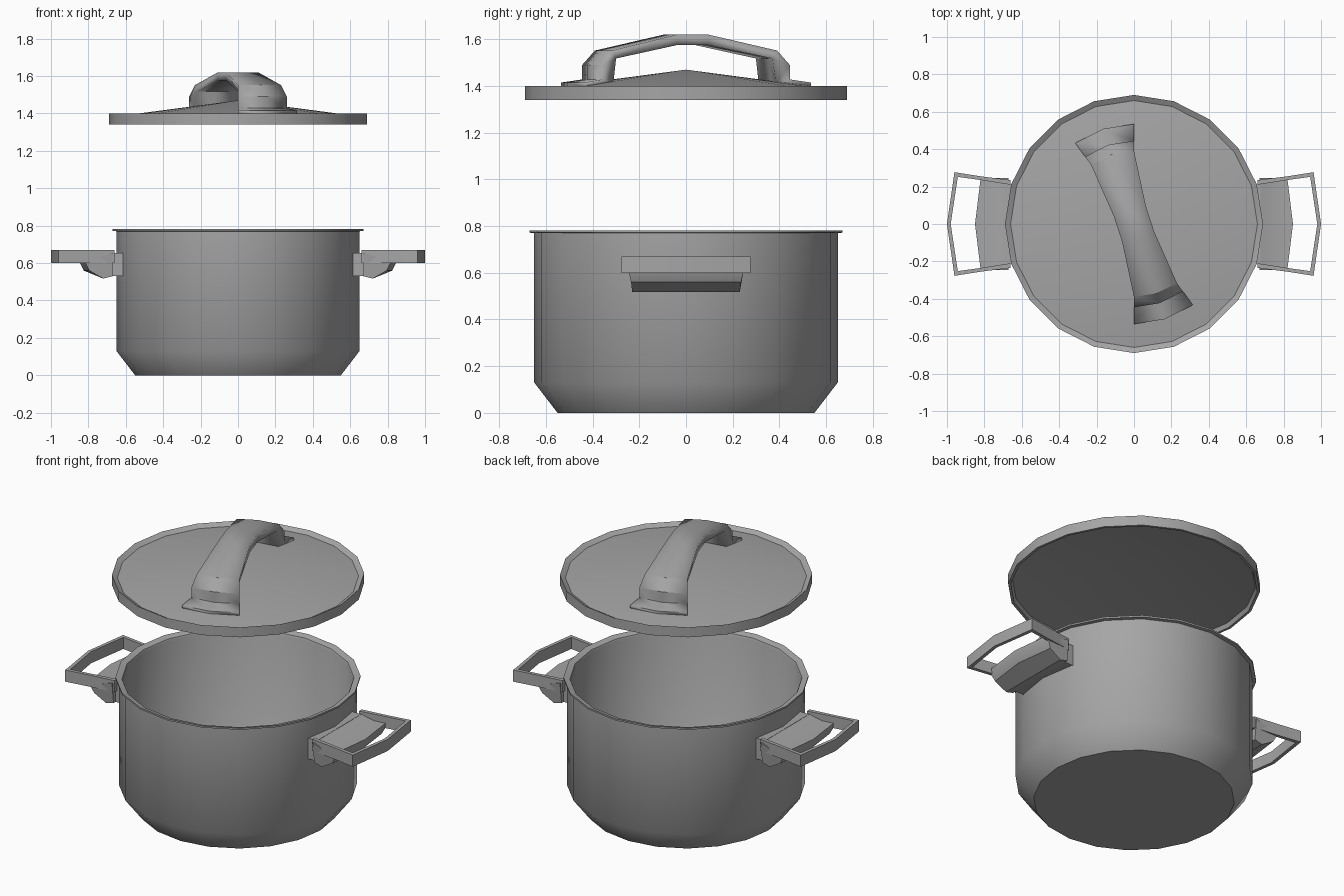
import bpy, bmesh, math

cube = bpy.data.objects.get("Cube")
if cube:
    bpy.data.objects.remove(cube, do_unlink=True)

steel = bpy.data.materials.new("grey_steel")
steel.use_nodes = True
GREY = (0.38, 0.38, 0.38, 1)
steel.diffuse_color = GREY
steel.node_tree.nodes["Principled BSDF"].inputs["Base Color"].default_value = GREY


def finish(name, bm, angle):
    """Turn a bmesh into a shaded, coloured object."""
    bmesh.ops.remove_doubles(bm, verts=bm.verts, dist=0.0001)
    bmesh.ops.recalc_face_normals(bm, faces=bm.faces)
    mesh = bpy.data.meshes.new(name)
    bm.to_mesh(mesh)
    bm.free()
    mesh.materials.append(steel)
    obj = bpy.data.objects.new(name, mesh)
    bpy.context.collection.objects.link(obj)
    bpy.ops.object.select_all(action="DESELECT")
    obj.select_set(True)
    bpy.context.view_layer.objects.active = obj
    bpy.ops.object.shade_smooth_by_angle(angle=math.radians(angle))
    return obj


def lathe(name, profile, angle, sides=20):
    """Spin a radius and height profile around z."""
    bm = bmesh.new()
    verts = [bm.verts.new((r, 0, z)) for r, z in profile]
    edges = [bm.edges.new(pair) for pair in zip(verts, verts[1:])]
    bmesh.ops.spin(bm, geom=verts + edges, cent=(0, 0, 0), axis=(0, 0, 1),
                   angle=math.tau, steps=sides, use_merge=True)
    return finish(name, bm, angle)


def loft(name, rings, angle, caps=True):
    """Skin a row of equal closed rings of points."""
    bm = bmesh.new()
    rows = [[bm.verts.new(p) for p in ring] for ring in rings]
    for a, b in zip(rows, rows[1:]):
        for i in range(len(a)):
            j = (i + 1) % len(a)
            bm.faces.new((a[i], a[j], b[j], b[i]))
    if caps:
        for row in (rows[0], rows[-1]):
            bm.faces.new(row)
    return finish(name, bm, angle)


# Pot body with chamfered base, thin lip and hollow inside
lathe("pot", [(0, 0), (0.55, 0), (0.65, 0.13), (0.65, 0.77), (0.67, 0.772),
              (0.67, 0.782), (0.635, 0.772), (0.63, 0.76), (0.63, 0.14),
              (0.54, 0.02), (0, 0.02)], 40)

# Lid with a raised rim and shallow cone
lathe("lid", [(0, 1.47), (0.66, 1.383), (0.69, 1.4), (0.69, 1.34),
              (0.675, 1.34), (0.665, 1.365), (0, 1.45)], 25)

# Lid handle: waisted strap whose ends follow the lid's curve
half = [(0.535, 1.398), (0.535, 1.415), (0.445, 1.428), (0.445, 1.49),
        (0.39, 1.552), (0.075, 1.62)]
under = [(0.075, 1.575), (0.37, 1.518), (0.385, 1.41)]
loop = (half + [(-r, z) for r, z in reversed(half)]
        + [(-r, z) for r, z in reversed(under)] + under)
step = math.radians(18)
turn = math.radians(108)


def strap_point(r, z, k):
    along = r * math.cos(step * k)
    across = k * max(0.09, abs(r) * math.sin(step))
    return (along * math.cos(turn) + across * math.sin(turn),
            along * math.sin(turn) - across * math.cos(turn), z)


strap = [[strap_point(r, z, k) for r, z in loop] for k in (-1, 0, 1)]
strap_obj = loft("lid_handle", strap, 28, caps=False)
bm = bmesh.new()
bm.from_mesh(strap_obj.data)
bmesh.ops.holes_fill(bm, edges=[e for e in bm.edges if e.is_boundary], sides=0)
bmesh.ops.triangulate(bm, faces=[f for f in bm.faces if len(f.verts) > 4])
bmesh.ops.recalc_face_normals(bm, faces=bm.faces)
bm.to_mesh(strap_obj.data)
bm.free()

# Side handles: wall bracket, drooping thumb rest and open loop
bar = [((0.66, 0.235), (0.66, 0.21)), ((0.82, 0.255), (0.82, 0.235)),
       ((0.96, 0.277), (0.942, 0.252)), ((1.0, 0), (0.98, 0))]
bar += [tuple((x, -y) for x, y in pair) for pair in reversed(bar[:-1])]
rest = [(0.67, 0.655, 1), (0.75, 0.63, 1), (0.85, 0.63, 1), (0.845, 0.6, 1),
        (0.825, 0.56, 0.96), (0.72, 0.517, 0.94), (0.67, 0.53, 0.94)]

for side, label in ((1, "left"), (-1, "right")):
    rings = [[(side * o[0], o[1], 0.6), (side * o[0], o[1], 0.67),
              (side * i[0], i[1], 0.67), (side * i[0], i[1], 0.6)]
             for o, i in bar]
    loft(label + "_handle_loop", rings, 30)

    rings = [[(side * (x - 0.03 * abs(k) * (x > 0.8)), k * 0.245 * w, z)
              for x, z, w in rest] for k in (-1, 0, 1)]
    loft(label + "_handle_rest", rings, 35)

    rings = [[(side * (0.637 - 0.03 * abs(k)), k * 0.21, 0.53),
              (side * 0.675, k * 0.21, 0.53),
              (side * 0.675, k * 0.21, 0.655),
              (side * (0.637 - 0.03 * abs(k)), k * 0.21, 0.655)]
             for k in (-1, 0, 1)]
    loft(label + "_handle_bracket", rings, 30)
